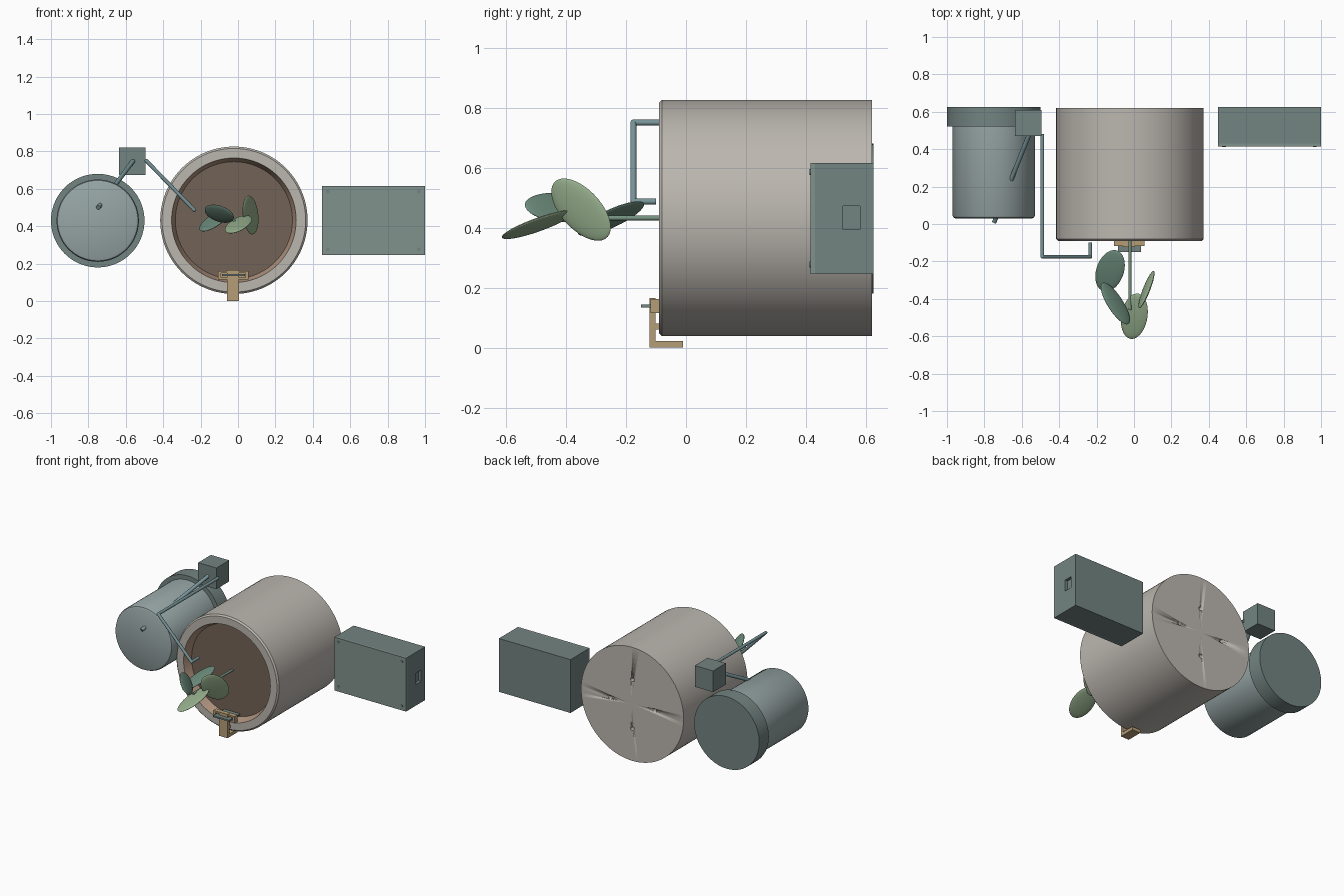
import bpy, bmesh, math
from mathutils import Vector, Matrix

if "Cube" in bpy.data.objects:
    bpy.data.objects.remove(bpy.data.objects["Cube"])


def material(name, rgb):
    m = bpy.data.materials.new(name)
    m.diffuse_color = (*rgb, 1)
    m.use_nodes = True
    m.node_tree.nodes["Principled BSDF"].inputs["Base Color"].default_value = m.diffuse_color
    return m


CLAY = material("clay", (0.50, 0.47, 0.43))
LINER = material("liner", (0.43, 0.29, 0.21))
SOIL = material("soil", (0.17, 0.125, 0.095))
STEEL = material("tank_blue_grey", (0.31, 0.38, 0.38))
DARK = material("dark_teal", (0.17, 0.23, 0.22))
PANEL = material("panel_teal", (0.22, 0.29, 0.27))
TUBE = material("tube_teal", (0.19, 0.30, 0.32))
TAN = material("tan", (0.46, 0.34, 0.18))
STEM = material("stem_green", (0.18, 0.29, 0.22))
LEAF_DARK = material("leaf_dark", (0.15, 0.26, 0.20))
LEAF_LIGHT = material("leaf_light", (0.30, 0.42, 0.26))


def add(name, bm, mat, smooth=True):
    bmesh.ops.recalc_face_normals(bm, faces=bm.faces)
    mesh = bpy.data.meshes.new(name)
    bm.to_mesh(mesh)
    bm.free()
    ob = bpy.data.objects.new(name, mesh)
    bpy.context.collection.objects.link(ob)
    mesh.materials.append(mat)
    if smooth:
        bpy.ops.object.select_all(action='DESELECT')
        ob.select_set(True)
        bpy.context.view_layer.objects.active = ob
        bpy.ops.object.shade_smooth_by_angle(angle=math.radians(30))
    return ob


def box(name, x, y, z, mat):
    bm = bmesh.new()
    bmesh.ops.create_cube(bm, size=1)
    for v in bm.verts:
        v.co = Vector([(r[0] + r[1]) / 2 + c * (r[1] - r[0])
                       for r, c in zip((x, y, z), v.co)])
    return add(name, bm, mat, False)


def lathe(name, cx, cz, profile, mat, n=72):
    """Revolve (radius, y) points about a horizontal axis along y."""
    bm = bmesh.new()
    vs = [bm.verts.new((cx + r, y, cz)) for r, y in profile]
    es = [bm.edges.new(p) for p in zip(vs, vs[1:])]
    bmesh.ops.spin(bm, geom=vs + es, cent=(cx, 0, cz), axis=(0, 1, 0),
                   angle=2 * math.pi, steps=n, use_duplicate=False)
    bmesh.ops.remove_doubles(bm, verts=bm.verts, dist=1e-5)
    return add(name, bm, mat)


def rod(name, a, b, r, mat, n=16):
    a, b = Vector(a), Vector(b)
    bm = bmesh.new()
    bmesh.ops.create_cone(bm, cap_ends=True, segments=n, radius1=r, radius2=r,
                          depth=(b - a).length)
    rot = (b - a).to_track_quat('Z', 'Y').to_matrix().to_4x4()
    bm.transform(Matrix.Translation((a + b) / 2) @ rot)
    return add(name, bm, mat)


def leaf(name, centre, tip, side, mat):
    """Flat ellipsoid with half-axis vectors tip and side."""
    tip, side = Vector(tip), Vector(side)
    side = side - tip * (side.dot(tip) / tip.length_squared)
    normal = tip.cross(side).normalized() * 0.013
    axes = Matrix((tip, side, normal)).transposed().to_4x4()
    bm = bmesh.new()
    bmesh.ops.create_uvsphere(bm, u_segments=32, v_segments=16, radius=1)
    bm.transform(Matrix.Translation(centre) @ axes)
    return add(name, bm, mat)


def cut(ob, cutters):
    for c in cutters:
        c.hide_render = True
        c.hide_set(True)
        m = ob.modifiers.new("cut", 'BOOLEAN')
        m.operation, m.object, m.solver = 'DIFFERENCE', c, 'EXACT'


# Pot lying with its open mouth to the front
PX, PZ = -0.022, 0.432
pot = lathe("pot", PX, PZ, [(0, 0.62), (0.394, 0.62), (0.394, -0.08), (0.384, -0.09),
                            (0.333, -0.09), (0.315, 0.56), (0, 0.56)], CLAY, 96)
holes = []
for i in range(4):
    a = i * math.pi / 2
    x, z = PX + 0.17 * math.cos(a), PZ + 0.17 * math.sin(a)
    holes.append(rod("drain_hole_cutter", (x, 0.59, z), (x, 0.66, z), 0.014, DARK))
cut(pot, holes)
lathe("pot_liner", PX, PZ, [(0.333, -0.088), (0.313, -0.03)], LINER, 96)
lathe("soil", PX, PZ, [(0, -0.03), (0.314, -0.03), (0.314, 0.55), (0, 0.55)], SOIL)

# Plant
rod("stem", (PX, -0.03, PZ), (PX, -0.46, PZ), 0.008, STEM)
leaf("leaf_low_left", (-0.128, -0.25, 0.43), (.045, .105, .055), (.065, -.035, .014), LEAF_DARK)
leaf("leaf_high_left", (-0.10, -0.425, 0.467), (.07, -.11, 0), (.035, .02, -.048), LEAF_DARK)
leaf("leaf_right", (0.067, -0.35, 0.46), (.028, .09, -.09), (.032, .047, .047), LEAF_LIGHT)
leaf("leaf_top", (0.002, -0.493, 0.41), (.025, .12, .045), (.068, -.017, .014), LEAF_LIGHT)

# Water tank with its lid
lathe("tank", -0.75, 0.43, [(0, 0.53), (0.22, 0.53), (0.22, 0.045), (0.215, 0.035),
                            (0.205, 0.03), (0, 0.03)], STEEL)
lathe("tank_lid", -0.75, 0.43, [(0, 0.52), (0.25, 0.52), (0.25, 0.625), (0, 0.625)], DARK)

# Pump and its two tubes
box("pump", (-0.635, -0.495), (0.47, 0.61), (0.675, 0.822), DARK)
rod("intake_tube", (-0.56, 0.48, 0.75), (-0.747, 0.01, 0.50), 0.012, TUBE)
path = [(-0.49, 0.48, 0.75), (-0.49, -0.175, 0.75),
        (-0.234, -0.175, 0.487), (-0.234, -0.10, 0.487)]
for i in range(3):
    rod("outlet_tube_%d" % (i + 1), path[i], path[i + 1], 0.01, TUBE)
for i in (1, 2):
    bm = bmesh.new()
    bmesh.ops.create_uvsphere(bm, u_segments=16, v_segments=10, radius=0.01)
    bm.transform(Matrix.Translation(path[i]))
    add("outlet_elbow_%d" % i, bm, TUBE)

# Control box with lid, screws and a side port
case = box("control_box", (0.45, 1.0), (0.43, 0.625), (0.246, 0.616), DARK)
port = box("port_cutter", (0.98, 1.02), (0.523, 0.58), (0.393, 0.472), DARK)
cut(case, [port])
box("control_box_lid", (0.45, 1.0), (0.415, 0.43), (0.246, 0.616), PANEL)
for x in (0.481, 0.966):
    for z in (0.277, 0.586):
        rod("lid_screw", (x, 0.42, z), (x, 0.412, z), 0.01, DARK)

# Soil sensor held by a bracket hooked on the rim
box("bracket_post", (-0.06, 0.005), (-0.122, -0.102), (0.0, 0.165), TAN)
box("bracket_foot", (-0.06, 0.005), (-0.122, -0.01), (0.0, 0.022), TAN)
box("bracket_tab", (-0.06, 0.005), (-0.105, -0.09), (0.06, 0.08), TAN)
head = box("bracket_head", (-0.108, 0.057), (-0.118, -0.085), (0.115, 0.162), TAN)
slot = box("head_slot_cutter", (-0.092, 0.041), (-0.13, -0.105), (0.126, 0.151), TAN)
cut(head, [slot])
box("sensor_blade", (-0.085, 0.037), (-0.15, 0.15), (0.134, 0.144), DARK)
